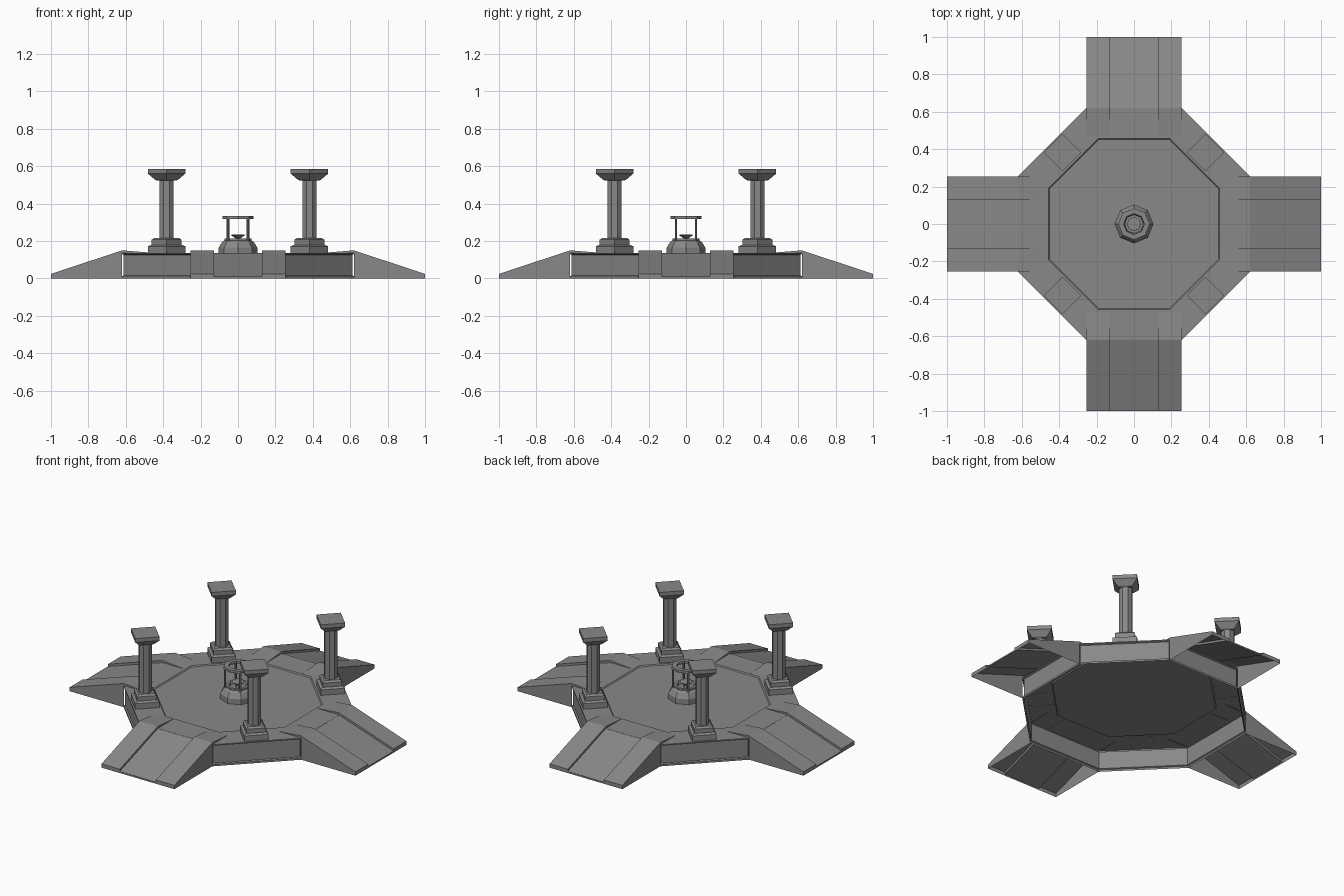
import bpy
import bmesh
from math import cos, sin, pi

cube = bpy.data.objects.get("Cube")
if cube:
    bpy.data.objects.remove(cube, do_unlink=True)

stone = bpy.data.materials.new("grey_stone")
stone.use_nodes = True
GREY = (0.25, 0.25, 0.25, 1)
stone.diffuse_color = GREY
stone.node_tree.nodes["Principled BSDF"].inputs["Base Color"].default_value = GREY


def add_object(name, mesh, location=(0, 0, 0), turn=0):
    obj = bpy.data.objects.new(name, mesh)
    obj.location = location
    obj.rotation_euler.z = turn
    bpy.context.collection.objects.link(obj)
    return obj


def finish(bm, name):
    mesh = bpy.data.meshes.new(name)
    bm.to_mesh(mesh)
    bm.free()
    mesh.materials.append(stone)
    return mesh


def lathe(name, profile, sides, phase=0.0, closed=False):
    """Turn a (radius, height) profile, listed bottom to top, into a faceted solid."""
    bm = bmesh.new()
    rings = []
    for r, z in profile:
        count = sides if r > 0 else 1
        rings.append([bm.verts.new((r * cos(phase + 2 * pi * i / sides),
                                    r * sin(phase + 2 * pi * i / sides), z))
                      for i in range(count)])
    pairs = list(zip(rings, rings[1:]))
    if closed:
        pairs.append((rings[-1], rings[0]))
    for low, high in pairs:
        if len(high) == 1:
            bm.faces.new(low)
            continue
        for i in range(sides):
            j = (i + 1) % sides
            bm.faces.new((low[i], low[j], high[j], high[i]))
    return finish(bm, name)


def ramp(name, stations):
    """Hollow ramp along +x: raised rails each side of a sunken walkway."""
    bm = bmesh.new()
    rows = []
    for d, base, walk, rail in stations:
        half = [(0.255, base), (0.255, rail), (0.127, rail), (0.127, walk)]
        section = half + [(-y, z) for y, z in reversed(half)]
        rows.append([bm.verts.new((d, y, z)) for y, z in section])
    for outer, inner in zip(rows, rows[1:]):
        for i in range(len(outer) - 1):
            bm.faces.new((outer[i], outer[i + 1], inner[i + 1], inner[i]))
    bm.faces.new(reversed(rows[0]))
    return finish(bm, name)


# Hollow octagonal platform with trimmed edges and a sunken floor
k = 1 / cos(pi / 8)
wall = [(0.62, 0), (0.62, 0.012), (0.612, 0.016), (0.612, 0.126), (0.62, 0.13),
        (0.62, 0.137), (0.458, 0.137), (0.452, 0.131), (0, 0.131)]
add_object("platform", lathe("platform", [(a * k, z) for a, z in wall], 8, pi / 8))

# Ramps and corner pillars share their meshes
ramp_mesh = ramp("ramp", [(1, 0, 0.01, 0.024), (0.62, 0, 0.136, 0.15),
                          (0.62, 0.132, 0.136, 0.15), (0.47, 0.132, 0.134, 0.138)])
plinth_mesh = lathe("plinth", [(0.1, 0.135), (0.1, 0.172), (0.08, 0.18), (0.08, 0.207),
                               (0.065, 0.217), (0, 0.217)], 4)
shaft_mesh = lathe("shaft", [(0.04, 0.21), (0.04, 0.53)], 8, pi / 8)
capital_mesh = lathe("capital", [(0.052, 0.523), (0.062, 0.528), (0.095, 0.556),
                                 (0.1, 0.56), (0.1, 0.584), (0, 0.584)], 4)
base_cap = lathe("capital_underside", [(0.052, 0.523), (0, 0.523)], 4)
for n in range(4):
    add_object(f"ramp_{n + 1}", ramp_mesh, turn=n * pi / 2)
    a = pi / 4 + n * pi / 2
    spot = (0.54 * cos(a), 0.54 * sin(a), 0)
    for part, mesh in (("plinth", plinth_mesh), ("shaft", shaft_mesh),
                       ("capital", capital_mesh), ("capital_underside", base_cap)):
        add_object(f"pillar_{part}_{n + 1}", mesh, spot)

# Central fountain: stepped basin, dish, posts and top ring
add_object("fountain_basin", lathe("fountain_basin", [
    (0.104, 0.131), (0.104, 0.165), (0.097, 0.175), (0.085, 0.195), (0.072, 0.204),
    (0.072, 0.213), (0.055, 0.213), (0.05, 0.198), (0, 0.198)], 8))
add_object("fountain_dish", lathe("fountain_dish", [
    (0.016, 0.198), (0.014, 0.215), (0.038, 0.232), (0.034, 0.234), (0, 0.222)], 8))
add_object("fountain_ring", lathe("fountain_ring", [
    (0.084, 0.319), (0.084, 0.334), (0.056, 0.334), (0.056, 0.319)], 8, closed=True))
post_mesh = lathe("post", [(0.007, 0.2), (0.007, 0.325)], 6)
for n in range(4):
    a = pi / 4 + n * pi / 2
    add_object(f"fountain_post_{n + 1}", post_mesh, (0.076 * cos(a), 0.076 * sin(a), 0))
